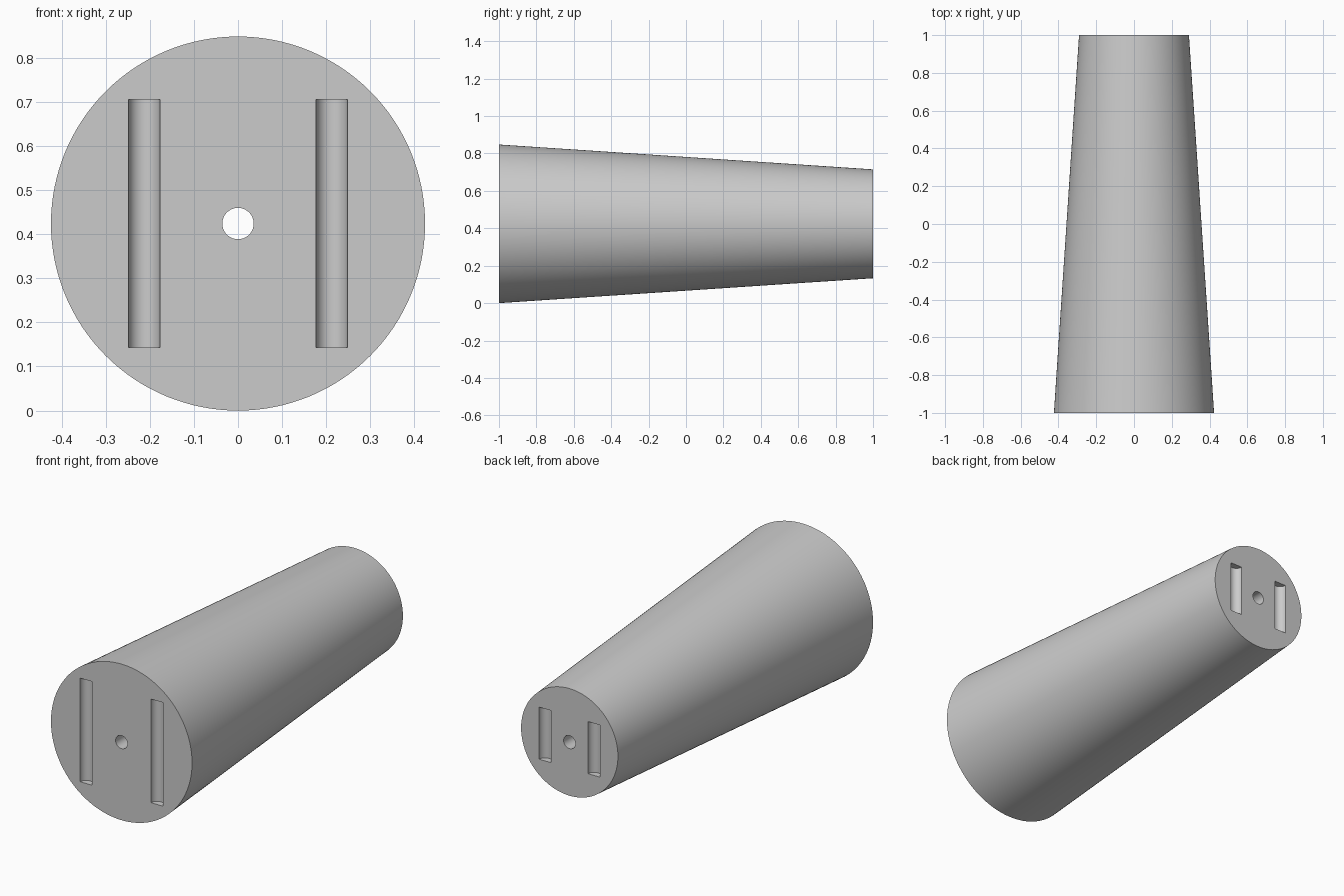
import bpy
import math

FRONT_R, BACK_R, LENGTH = 0.424, 0.291, 2.0
GROOVE_R = 0.0355
MID_Z = FRONT_R

cube = bpy.data.objects.get("Cube")
if cube:
    bpy.data.objects.remove(cube, do_unlink=True)

# Single matte grey
grey = bpy.data.materials.new("plain grey")
grey.use_nodes = True
colour = (0.6, 0.6, 0.6, 1.0)
grey.diffuse_color = colour
grey.node_tree.nodes["Principled BSDF"].inputs["Base Color"].default_value = colour


def frustum(name, r1, r2, depth, location, along_y=False, sides=64):
    """Round solid; along_y lays it down with r1 at the front."""
    turn = -math.pi / 2 if along_y else 0
    bpy.ops.mesh.primitive_cone_add(vertices=sides, radius1=r1, radius2=r2, depth=depth,
                                    location=location, rotation=(turn, 0, 0))
    obj = bpy.context.object
    obj.name = obj.data.name = name
    obj.data.materials.append(grey)
    return obj


# Tapered body lying along y
body = frustum("tapered_body", FRONT_R, BACK_R, LENGTH, (0, 0, MID_Z), True, 128)

# Bore through the middle
cutters = [frustum("bore_cutter", GROOVE_R, GROOVE_R, LENGTH + 0.2, (0, 0, MID_Z), True)]

# Half-round upright grooves, a pair in each end
for end, y, x, height in (("front", -1, 0.2125, 0.563), ("back", 1, 0.147, 0.283)):
    for side, sign in (("left", 1), ("right", -1)):
        cutters.append(frustum(f"{end}_{side}_groove_cutter", GROOVE_R, GROOVE_R, height,
                               (sign * x, y, MID_Z)))

# Cut everything out of the body
bpy.ops.object.select_all(action="DESELECT")
body.select_set(True)
bpy.context.view_layer.objects.active = body
for cutter in cutters:
    cutter.hide_render = True
    mod = body.modifiers.new(cutter.name, "BOOLEAN")
    mod.operation = "DIFFERENCE"
    mod.solver = "EXACT"
    mod.object = cutter
    bpy.ops.object.modifier_apply(modifier=mod.name)
for cutter in cutters:
    bpy.data.objects.remove(cutter, do_unlink=True)

bpy.ops.object.shade_smooth_by_angle(angle=math.radians(30))
